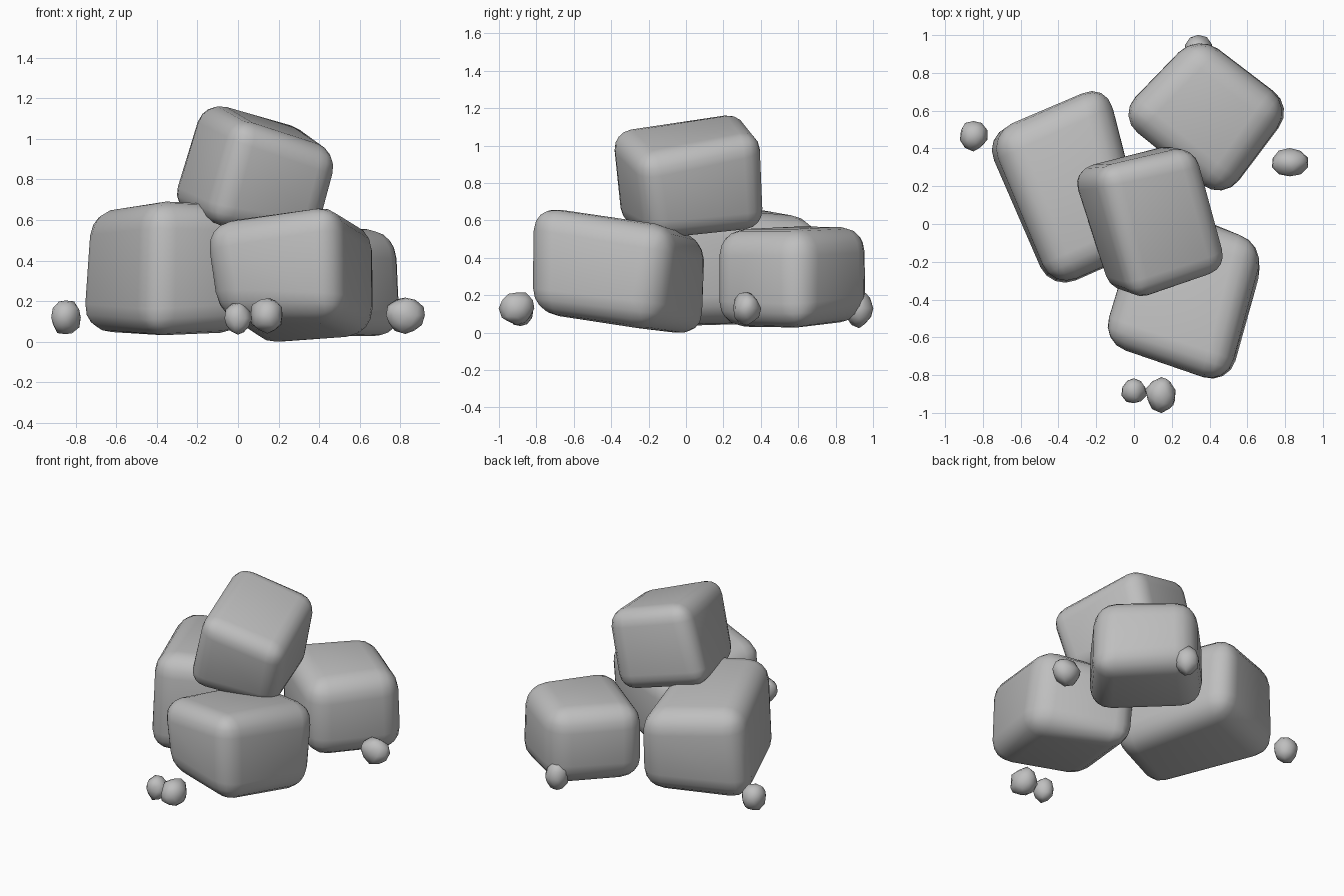
import bpy, bmesh, random
from mathutils import Vector

if "Cube" in bpy.data.objects:
    bpy.data.objects.remove(bpy.data.objects["Cube"])

random.seed(4)

stone = bpy.data.materials.new("grey stone")
stone.diffuse_color = (0.52, 0.52, 0.52, 1)
stone.use_nodes = True
stone.node_tree.nodes["Principled BSDF"].inputs["Base Color"].default_value = stone.diffuse_color


def finish(bm, name):
    bmesh.ops.recalc_face_normals(bm, faces=bm.faces)
    for f in bm.faces:
        f.smooth = True
    mesh = bpy.data.meshes.new(name)
    bm.to_mesh(mesh)
    bm.free()
    mesh.materials.append(stone)
    obj = bpy.data.objects.new(name, mesh)
    bpy.context.collection.objects.link(obj)
    return obj


def boulder(name, bottom, top, width=0.14):
    """Skewed block with soft edges; corners run around each end."""
    bm = bmesh.new()
    b = [bm.verts.new(p) for p in bottom]
    t = [bm.verts.new(p) for p in top]
    bm.faces.new(b)
    bm.faces.new(t)
    for i in range(4):
        j = (i + 1) % 4
        bm.faces.new((b[i], b[j], t[j], t[i]))
    obj = finish(bm, name)
    bevel = obj.modifiers.new("soft edges", 'BEVEL')
    bevel.width = width
    bevel.segments = 4
    bevel.limit_method = 'NONE'


def pebble(name, centre, radii):
    """Lumpy little stone."""
    bm = bmesh.new()
    bmesh.ops.create_icosphere(bm, subdivisions=2, radius=1)
    for v in bm.verts:
        k = random.uniform(0.9, 1.07)
        v.co = Vector(c + r * k * n for c, r, n in zip(centre, radii, v.co))
    finish(bm, name)


# Large boulders, corners in order: left back, right back, right front, left front
boulder("left_boulder",
        [(-0.81, 0.46, 0.05), (-0.14, 0.72, 0.06), (0.08, -0.13, 0.05), (-0.44, -0.36, 0.02)],
        [(-0.76, 0.48, 0.66), (-0.15, 0.76, 0.60), (0.07, -0.12, 0.69), (-0.43, -0.34, 0.70)])
boulder("front_boulder",
        [(0.10, 0.14, -0.04), (0.70, -0.19, 0.02), (0.50, -0.86, 0.10), (-0.12, -0.64, 0.12)],
        [(0.05, 0.13, 0.52), (0.69, -0.07, 0.57), (0.49, -0.85, 0.70), (-0.20, -0.62, 0.59)])
boulder("back_boulder",
        [(-0.09, 0.57, 0.06), (0.33, 1.01, 0.07), (0.86, 0.62, 0.01), (0.47, 0.12, 0.03)],
        [(-0.09, 0.57, 0.57), (0.34, 1.01, 0.57), (0.83, 0.62, 0.55), (0.47, 0.12, 0.55)])
boulder("top_boulder",
        [(-0.36, 0.28, 0.67), (0.22, 0.44, 0.54), (0.40, -0.18, 0.48), (-0.14, -0.37, 0.57)],
        [(-0.19, 0.30, 1.20), (0.34, 0.41, 1.06), (0.52, -0.25, 0.92), (0.00, -0.42, 1.10)],
        0.11)

# Scattered pebbles
pebble("left_pebble", (-0.85, 0.47, 0.12), (0.075, 0.082, 0.088))
pebble("front_small_pebble", (0.0, -0.885, 0.115), (0.068, 0.07, 0.08))
pebble("front_large_pebble", (0.145, -0.905, 0.13), (0.084, 0.095, 0.093))
pebble("right_pebble", (0.825, 0.325, 0.13), (0.096, 0.076, 0.088))
pebble("back_pebble", (0.34, 0.925, 0.13), (0.075, 0.076, 0.10))
